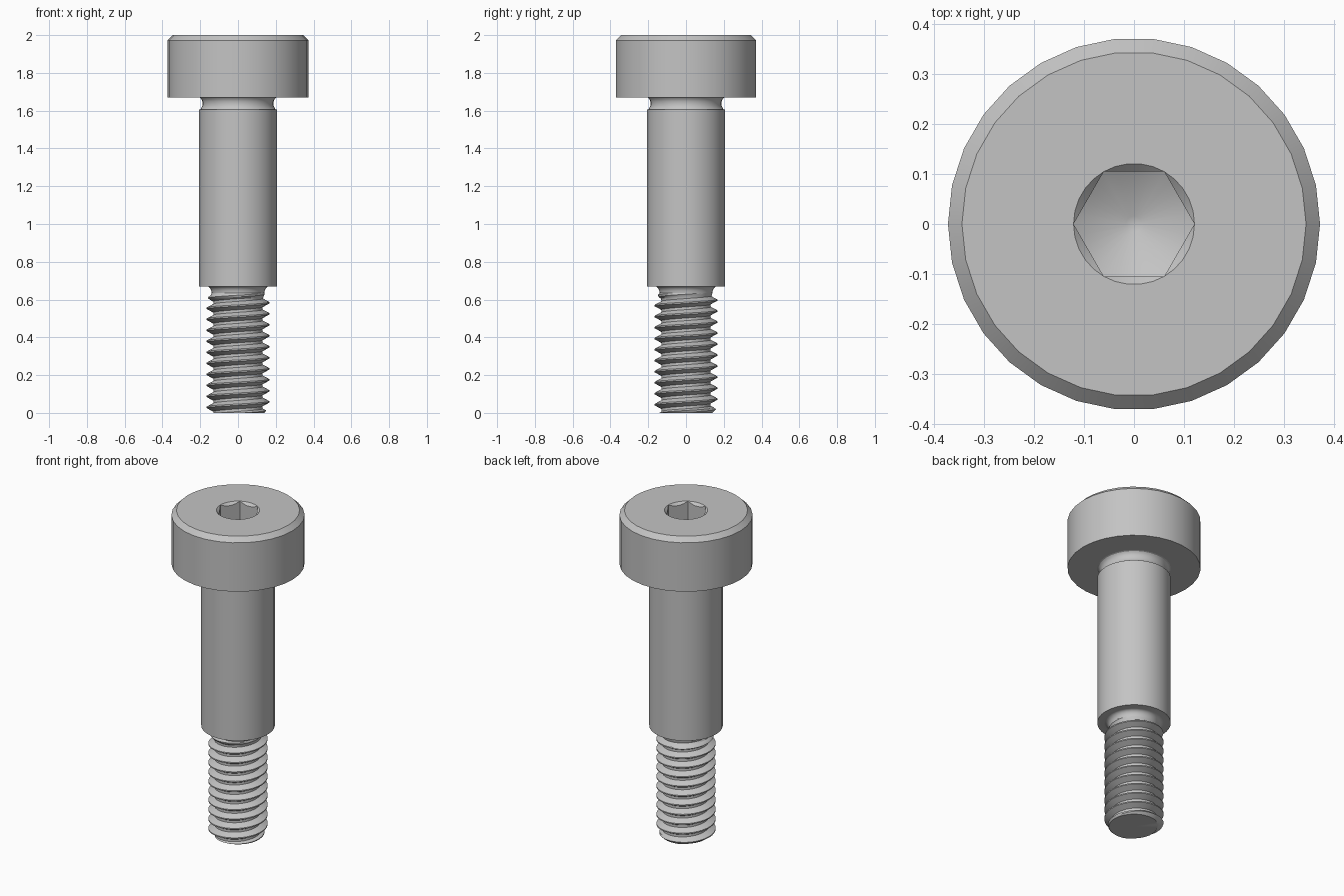
import bpy
import bmesh
import math

cube = bpy.data.objects.get("Cube")
if cube:
    bpy.data.objects.remove(cube)

steel = bpy.data.materials.new("steel_grey")
steel.use_nodes = True
GREY = (0.55, 0.55, 0.55, 1)
steel.diffuse_color = GREY
steel.node_tree.nodes["Principled BSDF"].inputs["Base Color"].default_value = GREY


def build(name, rings, segs):
    """Skin a stack of rings; each ring maps an angle to (radius, height)."""
    bm = bmesh.new()
    rows = []
    for ring in rings:
        row = []
        for i in range(segs + 1):
            a = math.tau * i / segs
            r, z = ring(a)
            row.append(bm.verts.new((r * math.cos(a), r * math.sin(a), z)))
        rows.append(row)
    for low, high in zip(rows, rows[1:]):
        for i in range(segs):
            bm.faces.new((low[i], low[i + 1], high[i + 1], high[i]))
    bmesh.ops.remove_doubles(bm, verts=bm.verts[:], dist=1e-5)
    bmesh.ops.dissolve_degenerate(bm, dist=1e-5, edges=bm.edges[:])
    mesh = bpy.data.meshes.new(name)
    bm.to_mesh(mesh)
    bm.free()
    mesh.materials.append(steel)
    obj = bpy.data.objects.new(name, mesh)
    bpy.context.collection.objects.link(obj)
    bpy.ops.object.select_all(action='DESELECT')
    obj.select_set(True)
    bpy.context.view_layer.objects.active = obj
    bpy.ops.object.shade_smooth_by_angle(angle=math.radians(30))


def circle(r, z):
    return lambda a: (r, z)


# Head with a chamfered rim and a hexagonal socket ending in a drill cone
FLAT = 0.105
CORNER = FLAT / math.cos(math.pi / 6)


def hexagon(z, slope):
    def ring(a):
        r = FLAT / math.cos(a % (math.pi / 3) - math.pi / 6)
        return r, z - (CORNER - r) * slope
    return ring


SOCKET_FLOOR = 1.83
build("head", [
    circle(0.18, 1.67), circle(0.373, 1.67), circle(0.373, 1.972),
    circle(0.345, 2), circle(CORNER, 2), hexagon(2, 1),
    hexagon(SOCKET_FLOOR, 0.58),
    circle(0.016, SOCKET_FLOOR - 0.06), circle(0, SOCKET_FLOOR - 0.06),
], 30)

# Shoulder with a relief groove under the head and a filleted neck below
NECK_R, NECK_Z = 0.14, 0.635
SHOULDER_R, SHOULDER_Z = 0.206, 0.67
profile = [(NECK_R, NECK_Z)]
for i in range(1, 6):
    t = math.pi / 2 * i / 5
    profile.append((NECK_R + 0.026 * (1 - math.cos(t)),
                    NECK_Z + (SHOULDER_Z - NECK_Z) * math.sin(t)))
profile += [(SHOULDER_R, SHOULDER_Z), (SHOULDER_R, 1.605)]
for i in range(1, 9):
    t = math.pi * i / 8
    profile.append((SHOULDER_R - 0.018 * math.sin(t),
                    1.6375 - 0.0325 * math.cos(t)))
build("shoulder", [circle(r, z) for r, z in profile], 32)

# Helical thread, chamfered at the tip and fading out into the neck
PITCH, CREST, ROOT = 0.0583, 0.166, 0.131


def thread(phase):
    def ring(a):
        turn = a / math.tau
        z = min(max(PITCH * (phase + turn - 1), 0), NECK_Z)
        u = (z / PITCH - turn) % 1
        rise = (0.38 - min(u, 1 - u)) / 0.32
        r = ROOT + (CREST - ROOT) * min(max(rise, 0), 1)
        r = min(r, NECK_R + z)
        fade = min(max((z - 0.6) / (NECK_Z - 0.6), 0), 1)
        return r + (NECK_R - r) * fade, z
    return ring


steps = (0, 0.06, 0.22, 0.38, 0.5, 0.62, 0.78, 0.94)
turns = math.ceil(NECK_Z / PITCH) + 2
build("thread", [circle(0, 0)] +
      [thread(n + s) for n in range(turns) for s in steps], 48)
